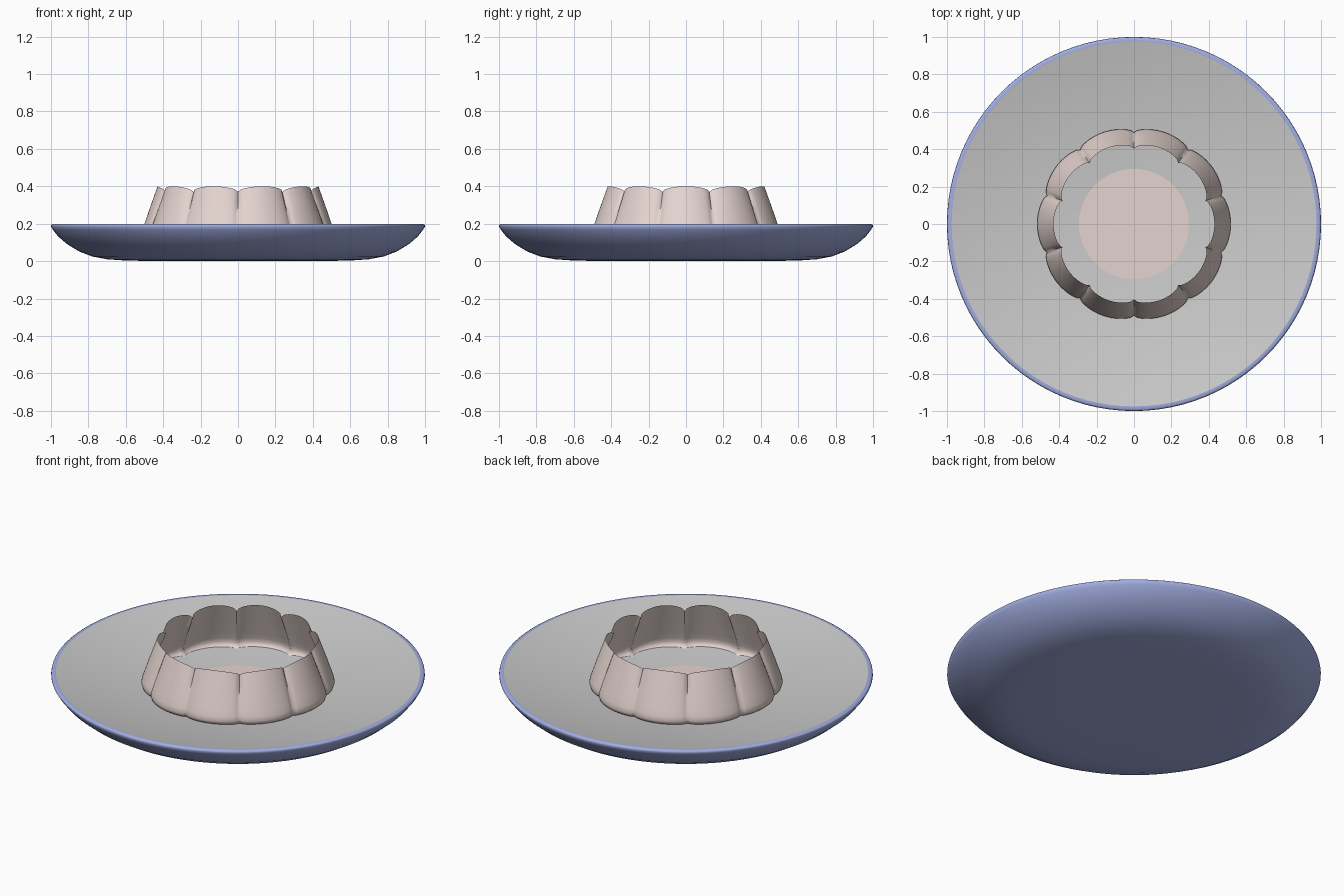
import bpy, math

if "Cube" in bpy.data.objects:
    bpy.data.objects.remove(bpy.data.objects["Cube"])


def material(name, color):
    m = bpy.data.materials.new(name)
    m.diffuse_color = color
    m.use_nodes = True
    m.node_tree.nodes["Principled BSDF"].inputs["Base Color"].default_value = m.diffuse_color
    return m


def revolve(name, profile, sides, shape=None, mat=None, crease=40):
    """Spin a profile that starts on the axis; shape() may modify each point."""
    shape = shape or (lambda r, z, a: (r, z))
    r0, z0 = profile[0]
    verts, faces = [(0, 0, z0)], []
    for r, z in profile[1:]:
        for i in range(sides):
            a = math.pi / 2 + 2 * math.pi * i / sides
            rr, zz = shape(r, z, a)
            verts.append((rr * math.cos(a), rr * math.sin(a), zz))
    for i in range(sides):
        j = (i + 1) % sides
        faces.append((0, 1 + i, 1 + j))
        for k in range(len(profile) - 2):
            b = 1 + k * sides
            faces.append((b + i, b + sides + i, b + sides + j, b + j))
    me = bpy.data.meshes.new(name)
    me.from_pydata(verts, [], faces)
    ob = bpy.data.objects.new(name, me)
    bpy.context.collection.objects.link(ob)
    if mat:
        me.materials.append(mat)
    bpy.ops.object.select_all(action='DESELECT')
    ob.select_set(True)
    bpy.context.view_layer.objects.active = ob
    bpy.ops.object.shade_smooth_by_angle(angle=math.radians(crease))
    return ob


blue = material("blue_glaze", (0.36, 0.42, 0.75, 1))
pink = material("pale_pink", (0.78, 0.66, 0.63, 1))

# Plate underside with rolled rim
under = [(0, 0), (0.4, 0), (0.6, 0.003), (0.7, 0.01), (0.78, 0.025), (0.85, 0.052),
         (0.91, 0.088), (0.96, 0.13), (0.99, 0.168), (1.0, 0.186), (0.998, 0.194),
         (0.99, 0.199), (0.975, 0.198)]
plate = revolve("plate_body", under, 96, mat=blue, crease=60)
plate.data.flip_normals()

# Shallow concave top of the plate
top = [(0.975 * k / 12, 0.09 + 0.108 * (k / 12) ** 2) for k in range(13)]
revolve("plate_top", top, 96)


# Fluted cup: ten lobes with pinched grooves and a scalloped mouth
def flute(r, z, a):
    groove = 1 - abs(math.sin(5 * (a - math.pi / 2))) ** 0.5
    wall = min(1, max(0, (r - 0.3) / 0.1))
    lip = max(0, (z - 0.2) / 0.2)
    return r - 0.028 * groove * wall, z - 0.03 * groove * lip


cup = [(0, 0.1), (0.3, 0.1), (0.43, 0.101), (0.47, 0.104), (0.495, 0.112),
       (0.512, 0.126), (0.517, 0.142), (0.512, 0.165), (0.5, 0.2),
       (0.478, 0.265), (0.455, 0.33), (0.43, 0.4)]
cup_ob = revolve("fluted_cup", cup, 200, flute, pink, 75)
cup_ob.data.flip_normals()
